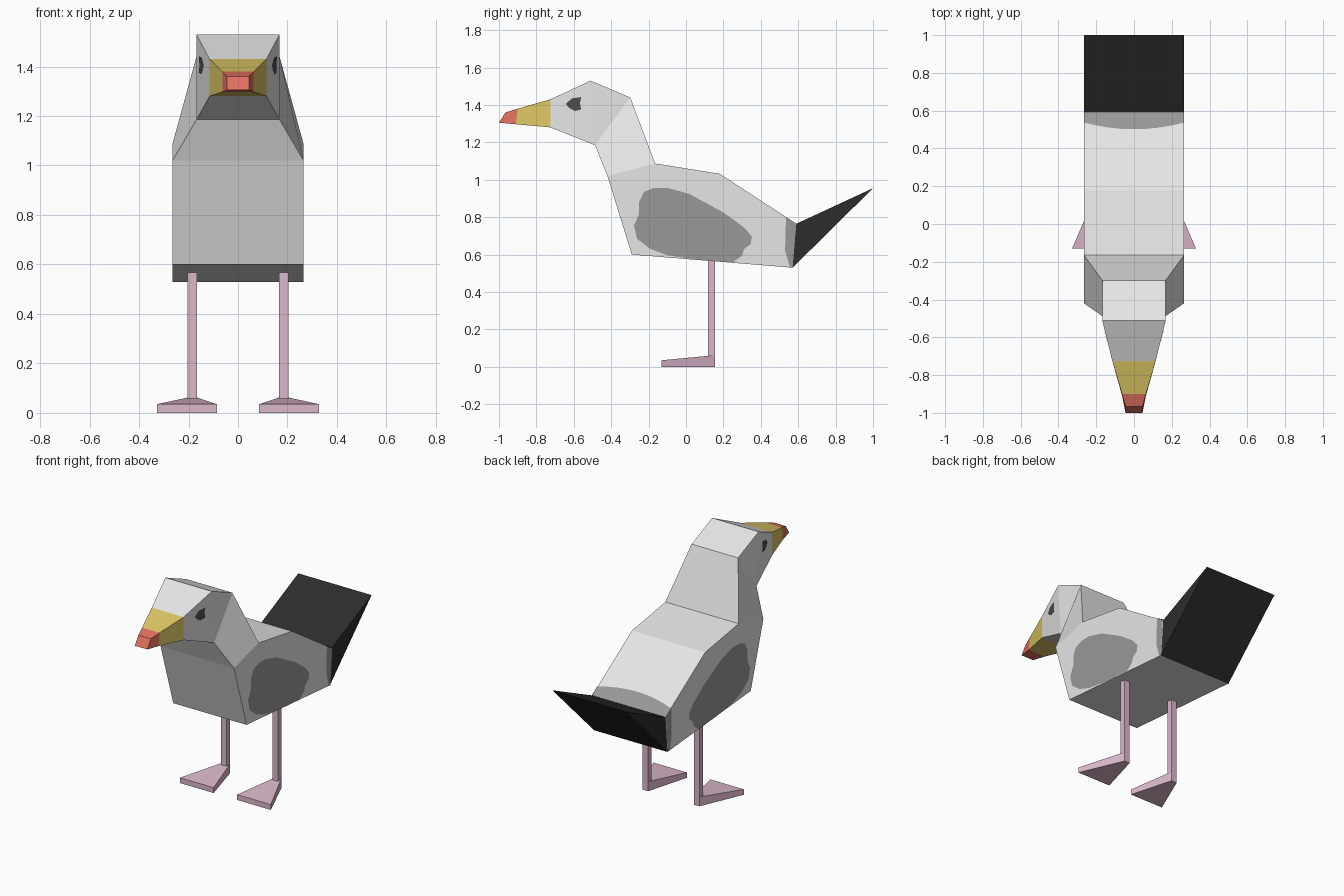
import bpy, bmesh
from mathutils import Vector
from mathutils.bvhtree import BVHTree

if "Cube" in bpy.data.objects:
    bpy.data.objects.remove(bpy.data.objects["Cube"])


def material(name, *rgb):
    m = bpy.data.materials.new(name)
    lin = [((c / 255 + 0.055) / 1.055) ** 2.4 for c in rgb]
    m.diffuse_color = (*lin, 1)
    m.use_nodes = True
    m.node_tree.nodes["Principled BSDF"].inputs["Base Color"].default_value = m.diffuse_color
    return m


WHITE = material("white plumage", 230, 230, 230)
GREY = material("wing grey", 152, 152, 152)
BLACK = material("tail black", 44, 44, 44)
YELLOW = material("beak yellow", 222, 200, 102)
RED = material("beak red", 224, 112, 95)
PINK = material("leg pink", 220, 184, 204)
EYE = material("eye dark", 78, 78, 78)


def finish(bm, name, mat):
    me = bpy.data.meshes.new(name)
    bm.to_mesh(me)
    bm.free()
    me.materials.append(mat)
    ob = bpy.data.objects.new(name, me)
    bpy.context.collection.objects.link(ob)
    return ob


def shell(name, outline, mat, sides=None, joints=()):
    """Mirrored side outline of (y, z, half width), skinned across x.
    sides: index lists of the side faces; joints: outline edges left open."""
    bm = bmesh.new()
    R = [bm.verts.new((w, y, z)) for y, z, w in outline]
    L = [bm.verts.new((-w, y, z)) for y, z, w in outline]
    n = len(outline)
    for f in sides or [range(n)]:
        bm.faces.new([R[i] for i in f])
        bm.faces.new([L[i] for i in reversed(f)])
    for i in range(n):
        if i not in joints:
            j = (i + 1) % n
            bm.faces.new((R[j], R[i], L[i], L[j]))
    bmesh.ops.recalc_face_normals(bm, faces=bm.faces)
    return finish(bm, name, mat)


def plate(bm, pts, out):
    """Flat marking facing 'out', lifted just off the surface."""
    out = Vector(out).normalized()
    f = bm.faces.new([bm.verts.new(Vector(p) + out * 0.003) for p in pts])
    f.normal_update()
    if f.normal.dot(out) < 0:
        f.normal_flip()


# Shared profile points (y, z, half width)
B, H = 0.265, 0.168
tip_t, tip_b = (-0.965, 1.36, 0.045), (-1.0, 1.305, 0.045)
red_t, red_b = (-0.90, 1.38, 0.063), (-0.91, 1.297, 0.063)
bill_t, bill_b = (-0.725, 1.43, 0.115), (-0.725, 1.28, 0.115)
crown, nape, chin = (-0.51, 1.53, H), (-0.298, 1.44, H), (-0.487, 1.185, H)
neck_b, neck_f = (-0.165, 1.087, B), (-0.42, 1.02, B)
back, rump_t = (0.18, 1.032, B), (0.59, 0.765, B)
rump_b, breast = (0.57, 0.53, B), (-0.29, 0.60, B)

# Beak, head and neck, body, tail
shell("beak_tip", [tip_t, red_t, red_b, tip_b], RED, joints=(1,))
shell("beak", [red_t, bill_t, bill_b, red_b], YELLOW, joints=(1, 3))
head = shell("head_and_neck", [bill_t, crown, nape, neck_b, neck_f, chin, bill_b],
             WHITE, [(0, 1, 5, 6), (1, 2, 5), (2, 3, 4, 5)], joints=(3, 6))
shell("body", [neck_b, back, rump_t, rump_b, breast, neck_f], WHITE, joints=(2, 5))
shell("tail", [rump_t, (1.0, 0.955, B), rump_b], BLACK, joints=(2,))

# Grey wing markings on the flanks
wing = [(-0.278, 0.754), (-0.25, 0.82), (-0.25, 0.885), (-0.225, 0.935), (-0.17, 0.957),
        (-0.10, 0.957), (0.016, 0.925), (0.20, 0.825), (0.31, 0.745), (0.353, 0.695),
        (0.345, 0.655), (0.31, 0.63), (0.30, 0.595), (0.25, 0.558), (0.04, 0.575),
        (-0.10, 0.597), (-0.19, 0.63), (-0.262, 0.685)]
# Grey band in front of the tail: flanks and back
flank = [(0.59, 0.765), (0.57, 0.53), (0.555, 0.533), (0.53, 0.62), (0.532, 0.72), (0.535, 0.80)]


def back_z(y):
    return 1.032 - 0.267 * (y - 0.18) / 0.41


wings, band = bmesh.new(), bmesh.new()
for s in (1, -1):
    plate(wings, [(s * B, y, z) for y, z in wing], (s, 0, 0))
    plate(band, [(s * B, y, z) for y, z in flank], (s, 0, 0))
top = [(B, 0.59), (-B, 0.59)]
for i in range(9):
    t = i / 4 - 1
    top.append((t * B, 0.5 + 0.035 * t * t))
plate(band, [(x, y, back_z(y)) for x, y in top], (0, 0.267, 0.41))
finish(wings, "wing_markings", GREY)
finish(band, "rump_band", GREY)

# Eyes, projected onto the slanted sides of the head
eye = [(-0.642, 1.405), (-0.61, 1.435), (-0.56, 1.442), (-0.566, 1.41),
       (-0.56, 1.375), (-0.595, 1.368), (-0.625, 1.385)]
bm = bmesh.new()
bm.from_mesh(head.data)
tree = BVHTree.FromBMesh(bm)
bm.free()
eyes = bmesh.new()
for s in (1, -1):
    pts = [tree.ray_cast(Vector((s, y, z)), Vector((-s, 0, 0)))[0] for y, z in eye]
    plate(eyes, pts, (s, -0.25, 0))
finish(eyes, "eyes", EYE)


def hexa(name, bottom, top, mat):
    """Six-sided block from a bottom and a top quad."""
    bm = bmesh.new()
    b = [bm.verts.new(p) for p in bottom]
    t = [bm.verts.new(p) for p in top]
    bm.faces.new(b)
    bm.faces.new(t)
    for i in range(4):
        j = (i + 1) % 4
        bm.faces.new((b[i], b[j], t[j], t[i]))
    bmesh.ops.recalc_face_normals(bm, faces=bm.faces)
    return finish(bm, name, mat)


# Legs and wedge-shaped feet
for s, side in ((1, "right"), (-1, "left")):
    leg = [(s * 0.165, 0.118), (s * 0.205, 0.118), (s * 0.205, 0.155), (s * 0.165, 0.155)]
    hexa(side + "_leg", [(x, y, 0.03) for x, y in leg], [(x, y, 0.58) for x, y in leg], PINK)
    foot = [(s * 0.085, -0.13, 0.035), (s * 0.328, -0.13, 0.035),
            (s * 0.205, 0.155, 0.062), (s * 0.165, 0.155, 0.062)]
    hexa(side + "_foot", [(x, y, 0) for x, y, z in foot], foot, PINK)
